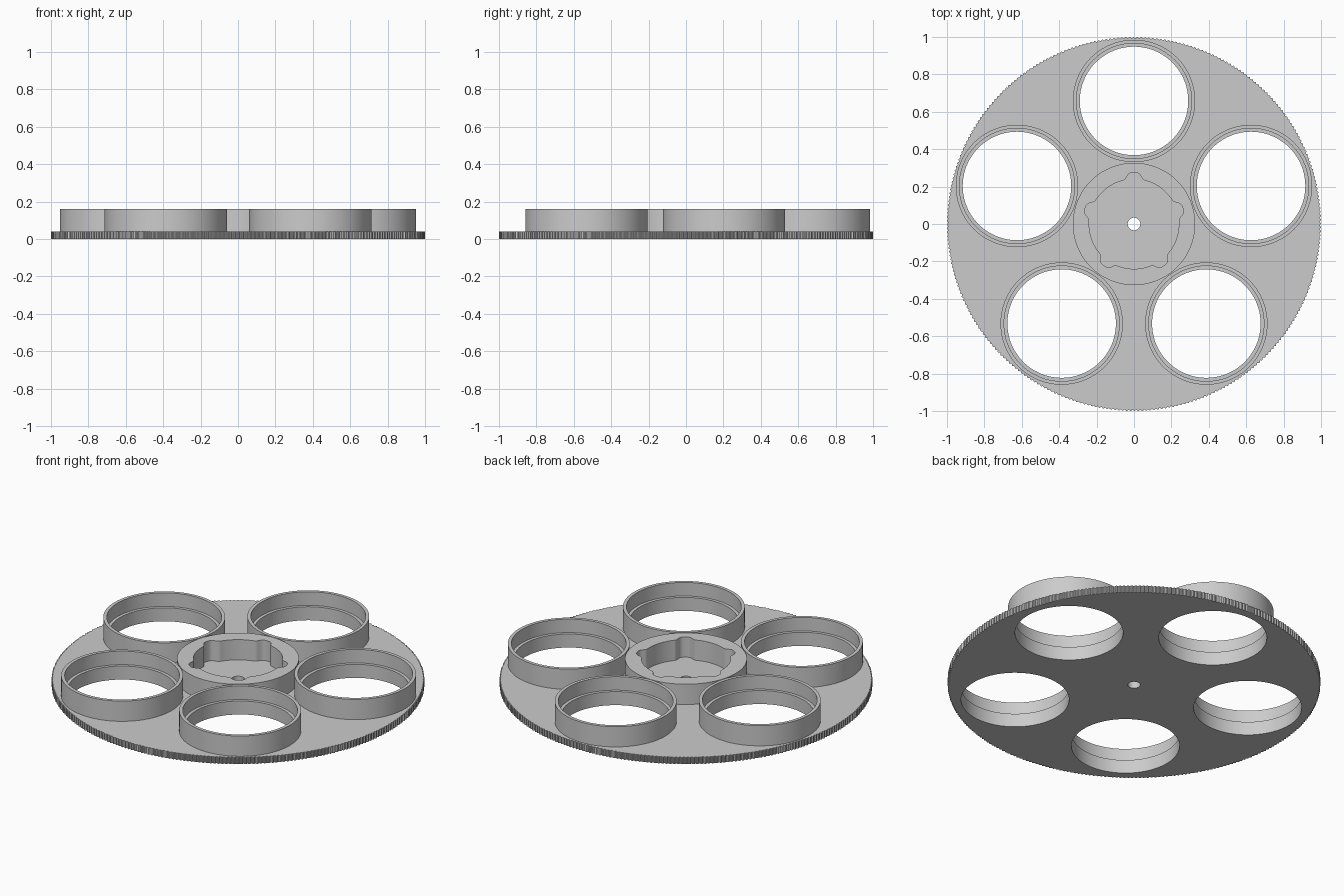
import bpy, bmesh
from math import sin, cos, pi, tau, exp, remainder, radians
from mathutils import Matrix, Vector

default = bpy.data.objects.get("Cube")
if default:
    bpy.data.objects.remove(default, do_unlink=True)

BASE, TOP, LEDGE = 0.04, 0.16, 0.08
RING_R, LIP_R, HOLE_R, ORBIT = 0.327, 0.308, 0.29, 0.658
HUB_R, BORE_R = 0.327, 0.034
TEETH = 300
centres = [Vector((ORBIT * cos(pi / 2 + k * tau / 5), ORBIT * sin(pi / 2 + k * tau / 5), 0))
           for k in range(5)]

grey = bpy.data.materials.new("plain_grey")
grey.use_nodes = True
colour = (0.6, 0.6, 0.6, 1)
grey.diffuse_color = colour
grey.node_tree.nodes["Principled BSDF"].inputs["Base Color"].default_value = colour


def loop(radius, count=128, centre=(0, 0)):
    """Closed outline; radius is a number or a function of the point index and angle."""
    points = []
    for i in range(count):
        a = tau * i / count
        r = radius(i, a) if callable(radius) else radius
        points.append((centre[0] + r * cos(a), centre[1] + r * sin(a)))
    return points


def finish(name, bm):
    """Clean the surface, shade it smooth with sharp corners and add it to the scene."""
    bmesh.ops.remove_doubles(bm, verts=bm.verts, dist=0.0001)
    bmesh.ops.recalc_face_normals(bm, faces=bm.faces)
    for face in bm.faces:
        face.smooth = True
        face.material_index = 0
    for edge in bm.edges:
        edge.smooth = edge.calc_face_angle(0) < radians(30)
    mesh = bpy.data.meshes.new(name)
    bm.to_mesh(mesh)
    bm.free()
    mesh.materials.append(grey)
    bpy.context.scene.collection.objects.link(bpy.data.objects.new(name, mesh))


def plate(name, loops, z0, z1):
    """Extruded outline; the inner loops become holes."""
    curve = bpy.data.curves.new(name + "_outline", 'CURVE')
    curve.dimensions = '2D'
    curve.fill_mode = 'BOTH'
    curve.extrude = (z1 - z0) / 2
    for pts in loops:
        spline = curve.splines.new('POLY')
        spline.points.add(len(pts) - 1)
        for p, (x, y) in zip(spline.points, pts):
            p.co = (x, y, 0, 1)
        spline.use_cyclic_u = True
    helper = bpy.data.objects.new(name + "_outline", curve)
    bpy.context.scene.collection.objects.link(helper)
    graph = bpy.context.evaluated_depsgraph_get()
    solid = bpy.data.meshes.new_from_object(helper.evaluated_get(graph))
    bm = bmesh.new()
    bm.from_mesh(solid)
    bpy.data.objects.remove(helper, do_unlink=True)
    bpy.data.curves.remove(curve)
    bpy.data.meshes.remove(solid)
    bmesh.ops.translate(bm, verts=bm.verts, vec=(0, 0, (z0 + z1) / 2))
    finish(name, bm)


def lathe(name, profile, centre, steps=128):
    """Profile of (radius, height) turned about a vertical axis."""
    bm = bmesh.new()
    verts = [bm.verts.new((r, 0, z)) for r, z in profile]
    edges = [bm.edges.new(pair) for pair in zip(verts, verts[1:])]
    bmesh.ops.spin(bm, geom=verts + edges, cent=(0, 0, 0), axis=(0, 0, 1),
                   angle=tau, steps=steps, use_merge=True)
    bmesh.ops.transform(bm, matrix=Matrix.Translation(centre), verts=bm.verts)
    finish(name, bm)


# Disc with a finely toothed rim, five openings and a centre bore
def rim(i, a):
    return 1.0 if i % 4 < 2 else 0.994


plate("toothed_disc",
      [loop(rim, TEETH * 4)] + [loop(HOLE_R, centre=c) for c in centres] + [loop(BORE_R, 48)],
      0, BASE)


# Hub with a five-lobed pocket
def pocket(i, a):
    off = remainder(a - pi / 2, tau / 5)
    return 0.24 + 0.034 * exp(-(off / 0.16) ** 4)


plate("hub", [loop(HUB_R), loop(pocket, 240)], BASE, TOP)

# Five stepped holder rings around the openings
ring_profile = [(RING_R, BASE), (RING_R, TOP), (LIP_R, TOP),
                (LIP_R, LEDGE), (HOLE_R, LEDGE), (HOLE_R, BASE)]
for n, c in enumerate(centres, 1):
    lathe(f"holder_ring_{n}", ring_profile, c)
